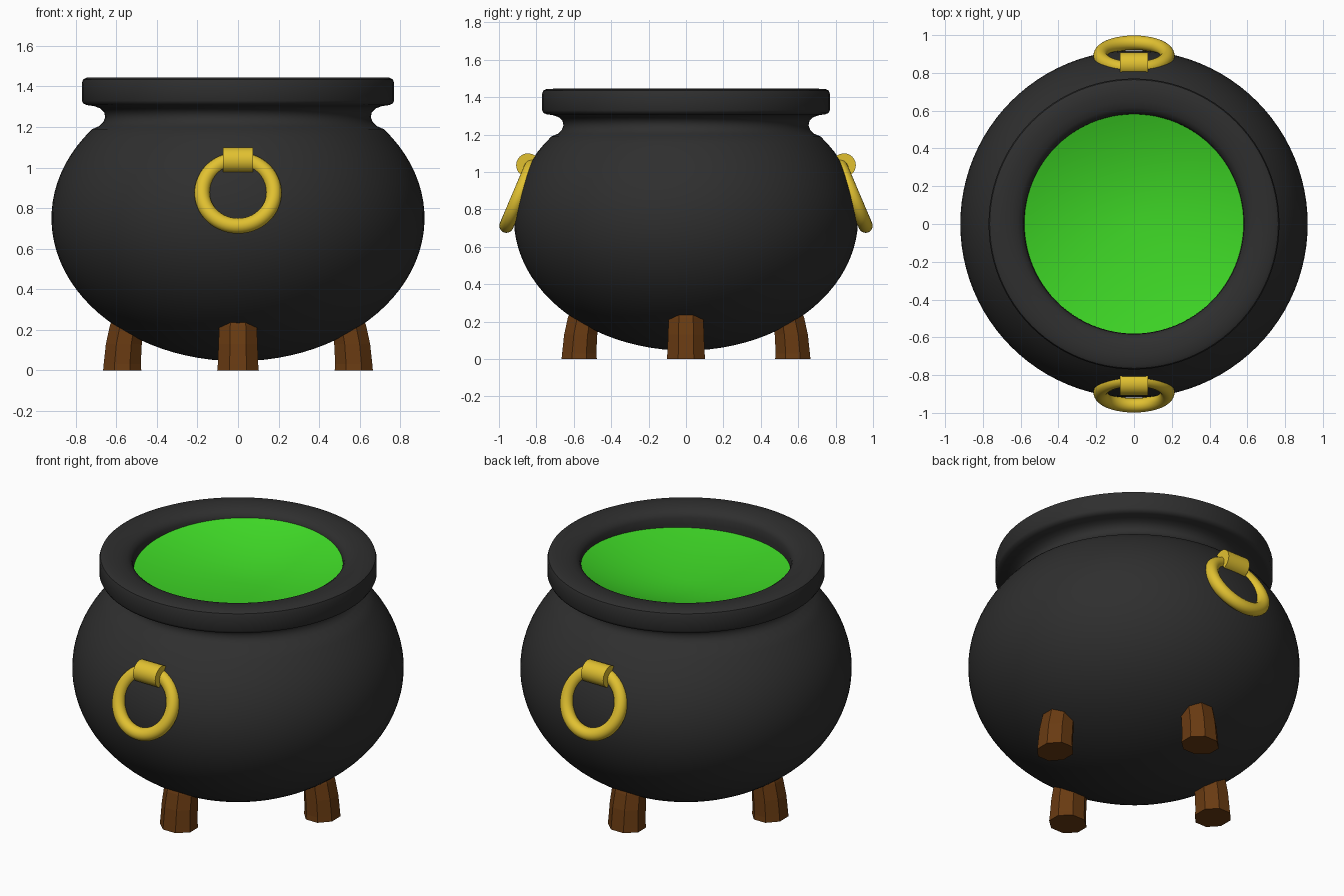
import bpy, bmesh, math
from mathutils import Matrix, Vector

if "Cube" in bpy.data.objects:
    bpy.data.objects.remove(bpy.data.objects["Cube"])


def material(name, rgb):
    m = bpy.data.materials.new(name)
    m.diffuse_color = (*rgb, 1)
    m.use_nodes = True
    m.node_tree.nodes["Principled BSDF"].inputs["Base Color"].default_value = m.diffuse_color
    return m


iron = material("dark iron", (0.028, 0.028, 0.028))
gold = material("gold", (0.75, 0.53, 0.03))
green = material("green brew", (0.05, 0.70, 0.02))
wood = material("brown wood", (0.14, 0.043, 0.006))


def finish(name, bm, mat, smooth=True):
    me = bpy.data.meshes.new(name)
    bm.to_mesh(me)
    bm.free()
    me.materials.append(mat)
    ob = bpy.data.objects.new(name, me)
    bpy.context.collection.objects.link(ob)
    if smooth:
        bpy.ops.object.select_all(action='DESELECT')
        ob.select_set(True)
        bpy.context.view_layer.objects.active = ob
        bpy.ops.object.shade_smooth_by_angle(angle=math.radians(40))
    return ob


def skin(bm, rings):
    """Join closed rings of points with quads."""
    vs = [[bm.verts.new(p) for p in r] for r in rings]
    n = len(vs[0])
    for a, b in zip(vs, vs[1:]):
        for i in range(n):
            k = (i + 1) % n
            bm.faces.new((a[i], a[k], b[k], b[i]))
    return vs


def circle(r, z, n=96):
    return [Vector((r * math.cos(2 * math.pi * i / n),
                    r * math.sin(2 * math.pi * i / n), z)) for i in range(n)]


# Pot: ellipsoid belly, pinched neck and rolled rim
profile = []
for i in range(33):
    t = math.radians(-90 + (90 + 38.5) * i / 32)
    profile.append((max(0.92 * math.cos(t), 0.0005), 0.75 + 0.705 * math.sin(t)))
profile += [(0.683, 1.205), (0.664, 1.225), (0.655, 1.248), (0.660, 1.272),
            (0.680, 1.292), (0.710, 1.303), (0.745, 1.308), (0.762, 1.315),
            (0.77, 1.33), (0.77, 1.415), (0.764, 1.434), (0.745, 1.444),
            (0.69, 1.445), (0.65, 1.441), (0.615, 1.431), (0.593, 1.416),
            (0.583, 1.395), (0.58, 1.36), (0.58, 1.18)]
bm = bmesh.new()
rings = skin(bm, [circle(r, z) for r, z in profile])
bm.faces.new(list(reversed(rings[0])))
finish("cauldron_pot", bm, iron)

# Brew: shallow dished surface, higher toward the back
bm = bmesh.new()
layers = []
for j in range(16, -1, -1):
    u = max(j / 16, 0.002)
    ring = circle(0.582 * u, 0)
    for p in ring:
        s = p.y / 0.582
        p.z = 1.275 + 0.09 * u * u + 0.035 * s * u
    layers.append(ring)
rings = skin(bm, layers)
bm.faces.new(rings[-1])
finish("brew_surface", bm, green)

# Handles: tilted ring hanging in a short barrel clasp, front and back
TILT = math.radians(23)
for side, spin in (("front", 0), ("back", math.pi)):
    turn = Matrix.Rotation(spin, 4, 'Z')
    # local ring lies in the xz plane, lower end leaning outward
    place = turn @ Matrix.Translation((0, -0.891, 0.875)) @ Matrix.Rotation(-TILT, 4, 'X')
    bm = bmesh.new()
    loops = []
    for i in range(65):
        a = 2 * math.pi * i / 64
        loop = []
        for k in range(20):
            b = 2 * math.pi * k / 20
            r = 0.177 + 0.038 * math.cos(b)
            loop.append(place @ Vector((r * math.cos(a), 0.038 * math.sin(b), r * math.sin(a))))
        loops.append(loop)
    skin(bm, loops)
    bmesh.ops.remove_doubles(bm, verts=bm.verts, dist=1e-5)
    bmesh.ops.recalc_face_normals(bm, faces=bm.faces)
    finish(side + "_handle_ring", bm, gold)

    bm = bmesh.new()
    bmesh.ops.create_cone(bm, cap_ends=True, segments=32, radius1=0.063, radius2=0.063, depth=0.15,
                          matrix=turn @ Matrix.Translation((0, -0.845, 1.036))
                          @ Matrix.Rotation(math.pi / 2, 4, 'Y'))
    finish(side + "_handle_clasp", bm, gold)

# Legs: faceted stubs curving inward toward the pot
LEG = [(0.0, 0.571, 1.0), (0.03, 0.571, 0.97), (0.13, 0.563, 0.94),
       (0.22, 0.547, 0.90), (0.30, 0.525, 0.82)]
for n, name in enumerate(("right_leg", "back_leg", "left_leg", "front_leg")):
    turn = Matrix.Rotation(n * math.pi / 2, 4, 'Z')
    bm = bmesh.new()
    sections = []
    for z, c, s in LEG:
        sections.append([turn @ Vector((c + 0.102 * s * math.cos(a), 0.111 * s * math.sin(a), z))
                         for a in [math.pi / 8 + i * math.pi / 4 for i in range(8)]])
    vs = skin(bm, sections)
    bm.faces.new(list(reversed(vs[0])))
    bm.faces.new(vs[-1])
    finish(name, bm, wood, smooth=False)
